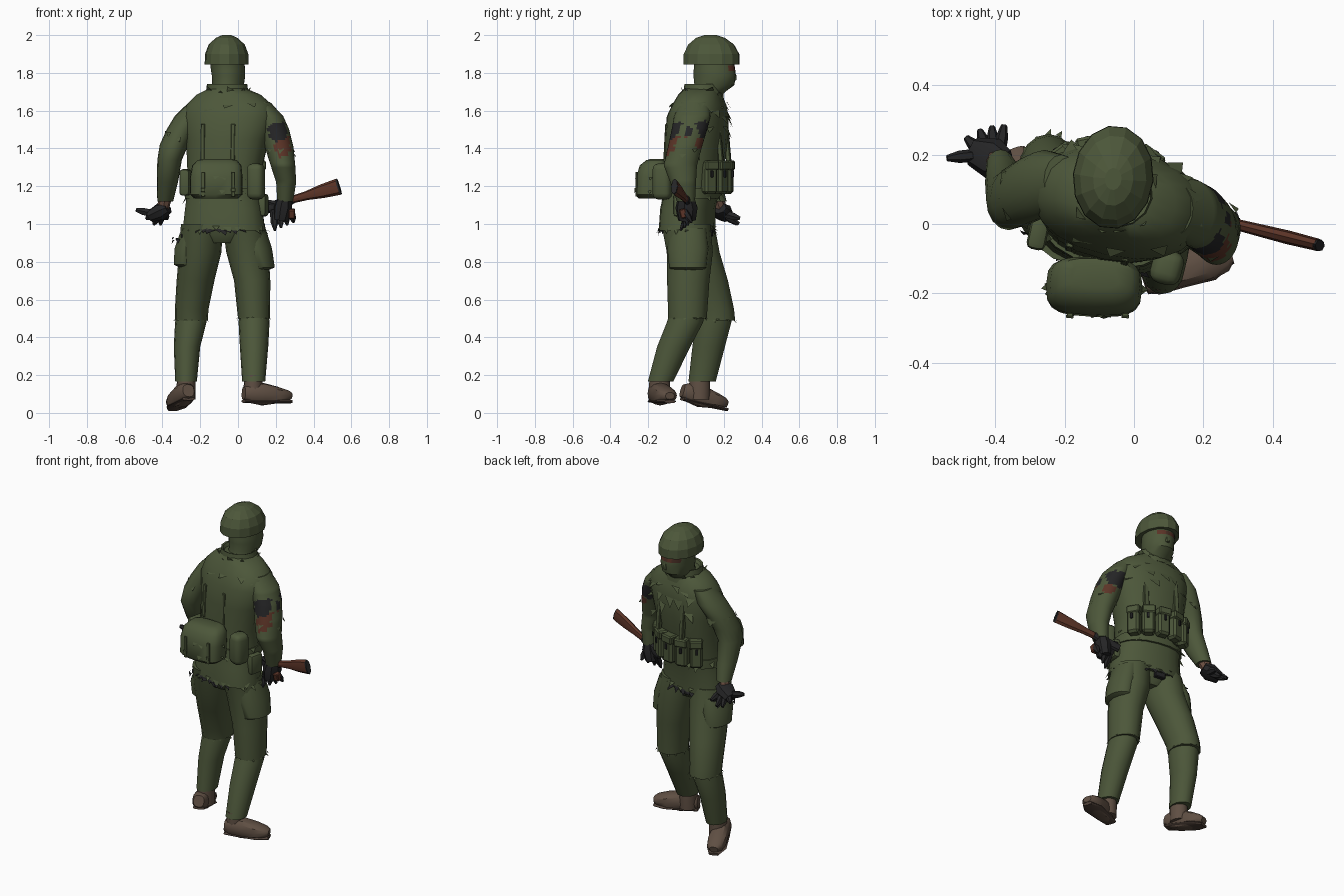
import bpy, bmesh, math, random
from mathutils import Vector, Matrix, Euler

random.seed(4)


def mat(name, r, g, b):
    m = bpy.data.materials.new(name)
    m.diffuse_color = (r, g, b, 1)
    return m


GREEN = mat("olive cloth", 0.073, 0.095, 0.042)
BLACK = mat("black", 0.018, 0.018, 0.019)
TAN = mat("boot leather", 0.115, 0.078, 0.056)
SOLE = mat("dark sole", 0.08, 0.054, 0.041)
WOOD = mat("red brown wood", 0.105, 0.034, 0.02)
SKIN = mat("skin", 0.15, 0.08, 0.055)
EYES = mat("shaded eye skin", 0.07, 0.03, 0.02)


def finish(name, bm, *mats, angle=35):
    bmesh.ops.recalc_face_normals(bm, faces=bm.faces[:])
    me = bpy.data.meshes.new(name)
    bm.to_mesh(me)
    bm.free()
    ob = bpy.data.objects.new(name, me)
    bpy.context.collection.objects.link(ob)
    for m in mats:
        me.materials.append(m)
    if angle:
        bpy.ops.object.select_all(action='DESELECT')
        ob.select_set(True)
        bpy.context.view_layer.objects.active = ob
        bpy.ops.object.shade_smooth_by_angle(angle=math.radians(angle))
    return ob


def loft(name, rings, m, n=14, yaw=0, p=2.0, sub=1, M=None, rule=None, mats=(), angle=35):
    """Skin rings of (x, y, z, rx, ry); p squares the section, rule colours faces."""
    full = []
    for a, b in zip(rings, rings[1:]):
        full += [[u + (v - u) * k / sub for u, v in zip(a, b)] for k in range(sub)]
    full.append(rings[-1])
    bm = bmesh.new()
    R = Matrix.Rotation(math.radians(yaw), 3, 'Z')
    loops = []
    for x, y, z, rx, ry in full:
        loop = []
        for i in range(n):
            c, s = math.cos(math.tau * i / n), math.sin(math.tau * i / n)
            q = Vector((math.copysign(abs(c) ** (2 / p), c) * rx,
                        math.copysign(abs(s) ** (2 / p), s) * ry, 0))
            v = Vector((x, y, z)) + R @ q
            loop.append(bm.verts.new(M @ v if M else v))
        loops.append(loop)
    for a, b in zip(loops, loops[1:]):
        for i in range(n):
            f = bm.faces.new((a[i], a[(i + 1) % n], b[(i + 1) % n], b[i]))
            if rule:
                f.material_index = rule(f.calc_center_median())
    bm.faces.new(loops[0])
    bm.faces.new(loops[-1])
    return finish(name, bm, m, *mats, angle=angle)


def box(name, c, size, m, yaw=0, tilt=0, bev=0.15, roll=0, seg=1):
    bm = bmesh.new()
    bmesh.ops.create_cube(bm, size=1)
    bmesh.ops.scale(bm, vec=size, verts=bm.verts[:])
    if bev:
        bmesh.ops.bevel(bm, geom=bm.edges[:], offset=min(size) * bev, segments=seg, profile=.5, affect='EDGES')
    bm.transform(Matrix.Translation(c) @ Euler([math.radians(a) for a in (tilt, roll, yaw)]).to_matrix().to_4x4())
    return finish(name, bm, m, angle=40 if seg > 1 else 0)


def bar(name, a, b, sections, m, n=8, **kw):
    """Loft along the line a-b with sections (t, rx, ry); ry lies in the upright plane."""
    a, b = Vector(a), Vector(b)
    d = (b - a).normalized()
    side = d.cross(Vector((0, 0, 1))).normalized()
    M = Matrix((side, side.cross(d), d)).transposed().to_4x4()
    M.translation = a
    return loft(name, [(0, 0, t * (b - a).length, rx, ry) for t, rx, ry in sections], m, n, M=M, **kw)


def flaps(name, c, rx, ry, count, size, m, down=1, yaw=-12, zj=0.02, arc=(0, 360)):
    """Ragged cloth points standing around an ellipse."""
    bm = bmesh.new()
    R = Matrix.Rotation(math.radians(yaw), 3, 'Z')
    for k in range(count):
        t = math.radians(arc[0] + (arc[1] - arc[0]) * (k + random.uniform(-.3, .3)) / count)

        def at(t, g, dz):
            return bm.verts.new(Vector(c) + R @ Vector((rx * g * math.cos(t), ry * g * math.sin(t), dz)))
        dz, w = random.uniform(-zj, zj), size * .5 / max(rx, ry)
        bm.faces.new((at(t - w, .98, dz), at(t + w, .99, dz),
                      at(t + w * random.uniform(-1, 1), random.uniform(1.03, 1.16), dz - down * size * random.uniform(.5, 1.1))))
    return finish(name, bm, m, angle=0)


# Jacket
loft("jacket", [(-.075, .005, .965, .222, .142), (-.075, .01, 1.08, .208, .14), (-.075, .03, 1.18, .195, .14),
                (-.07, .045, 1.3, .2, .152), (-.055, .055, 1.45, .222, .16), (-.045, .062, 1.57, .248, .155),
                (-.045, .07, 1.63, .232, .135), (-.05, .075, 1.685, .172, .11), (-.055, .085, 1.72, .09, .09)],
     GREEN, n=20, yaw=-12, p=2.3)
loft("collar", [(-.055, .09, 1.66, .125, .11), (-.057, .092, 1.71, .112, .104), (-.058, .092, 1.742, .108, .1),
                (-.058, .092, 1.738, .098, .09), (-.058, .1, 1.705, .08, .08)], GREEN, yaw=-10)
loft("belt", [(-.075, .025, 1.135, .208, .149), (-.075, .03, 1.19, .204, .15)], GREEN, n=20, yaw=-12, p=2.3)
flaps("collar_flaps", (-.055, .09, 1.69), .122, .112, 11, .05, GREEN, -.6)
flaps("shoulder_flaps", (-.045, .07, 1.63), .232, .145, 14, .06, GREEN, .5)
flaps("chest_flaps", (-.05, .06, 1.55), .24, .165, 9, .07, GREEN, .8, zj=.06, arc=(30, 150))
flaps("hem_flaps", (-.075, .005, .985), .222, .145, 22, .045, GREEN, .7)
flaps("belt_flaps", (-.075, .03, 1.18), .208, .15, 16, .05, GREEN, .8, zj=.04)
flaps("back_hem_tears", (-.075, .005, .972), .216, .145, 9, .045, BLACK, .6, zj=.005, arc=(238, 308))
flaps("front_hem_tears", (-.075, .005, .967), .218, .145, 7, .045, BLACK, .8, zj=.005, arc=(60, 125))

# Hood with an eye opening, and helmet
loft("head", [(-.055, .09, 1.65, .068, .07), (-.055, .125, 1.705, .076, .09), (-.053, .15, 1.735, .084, .106),
              (-.05, .152, 1.785, .088, .113), (-.053, .151, 1.81, .09, .111), (-.055, .15, 1.838, .091, .108),
              (-.06, .145, 1.87, .092, .108)], GREEN, n=22, yaw=-8, mats=(EYES, WOOD),
     rule=lambda c: 0 if not (1.81 < c.z < 1.838 and c.y > .215) else 1 + (.02 < abs(c.x + .036) < .045))
bar("nose", (-.036, .247, 1.812), (-.034, .26, 1.76), [(0, .01, .01), (.6, .018, .014), (1, .012, .008)], GREEN, n=6)
loft("helmet", [(-.06, .135, 1.845, .117, .15), (-.06, .135, 1.9, .115, .149), (-.06, .133, 1.95, .096, .123),
                (-.06, .13, 1.985, .058, .078), (-.06, .13, 2.0, .024, .032)], GREEN, n=14, yaw=-5, angle=0)

# Sleeves, with torn patches on the right upper arm (centre a, z, radii, colour)
BACK = ((.212, 1.49, .055, .05, 1), (.235, 1.42, .045, .07, 2))
SIDE = ((-.045, 1.515, .024, .022, 1), (.015, 1.495, .022, .026, 1), (-.058, 1.462, .022, .018, 2), (.0, 1.462, .015, .01, 2))
FRONT = ((.21, 1.495, .06, .05, 1), (.25, 1.428, .035, .03, 2))


def torn(c):
    ax = .215 - .17 * (c.z - 1.43)
    if c.x < ax - .05:
        return 0
    blobs = SIDE if c.x > ax + .058 else BACK if c.y < 0.01 else FRONT
    a = c.y if blobs is SIDE else c.x
    for a0, z0, ra, rz, colour in blobs:
        if ((a - a0) / ra) ** 2 + ((c.z - z0) / rz) ** 2 < 1 + .25 * math.sin(c.z * 150 + a * 90):
            return colour
    return 0


loft("right_sleeve", [(.12, .045, 1.645, .05, .075), (.165, .033, 1.57, .075, .096), (.195, .018, 1.5, .076, .094),
                      (.217, -.005, 1.41, .076, .09), (.238, -.03, 1.31, .065, .088), (.255, -.015, 1.22, .053, .068),
                      (.25, 0, 1.12, .042, .048)],
     GREEN, n=32, sub=8, rule=torn, mats=(BLACK, WOOD))
loft("left_sleeve", [(-.21, .125, 1.645, .05, .075), (-.258, .118, 1.57, .078, .096), (-.3, .1, 1.5, .078, .094),
                     (-.338, .08, 1.42, .076, .09), (-.362, .07, 1.34, .065, .088), (-.374, .12, 1.22, .056, .07),
                     (-.385, .165, 1.12, .042, .05)], GREEN, n=16)
flaps("left_sleeve_flaps", (-.308, .095, 1.48), .082, .096, 9, .05, GREEN, .8)
flaps("right_sleeve_flaps", (.225, -.01, 1.38), .078, .09, 6, .04, GREEN, .8)

# Gloved hands
bar("left_wrist", (-.383, .165, 1.14), (-.4, .185, 1.08), [(0, .032, .036), (1, .03, .034)], SKIN)
bar("left_palm", (-.37, .175, 1.085), (-.465, .21, 1.04), [(0, .04, .032), (.4, .06, .046), (1, .042, .032)], BLACK)
for i, tip in enumerate([(-.54, .19, 1.075), (-.485, .25, 1.03), (-.445, .27, 1.0), (-.41, .28, 1.0), (-.375, .285, 1.03)]):
    bar("left_finger", (-.45 + .015 * i, .2, 1.055), tip, [(0, .018, .022), (.6, .018, .021), (1, .009, .01)], BLACK, n=6)
bar("right_palm", (.25, 0, 1.15), (.228, .005, 1.02), [(0, .042, .034), (.5, .06, .05), (1, .048, .04)], BLACK)
for i in range(4):
    bar("right_finger", (.19 + .03 * i, .025 - .012 * i, 1.07), (.195 + .033 * i, -.03 + .02 * i, .965 + .014 * i),
        [(0, .022, .02), (.6, .02, .018), (1, .006, .006)], BLACK, n=6)
bar("right_thumb", (.22, .02, 1.1), (.15, .03, 1.12), [(0, .018, .02), (1, .01, .012)], BLACK, n=6)

# Rifle stock, grip and receiver
bar("rifle_stock", (.53, -.06, 1.197), (.29, 0, 1.13), [(0, .018, .044), (.35, .02, .037), (.7, .018, .024), (1, .016, .02)], WOOD)
bar("butt_plate", (.537, -.062, 1.199), (.528, -.06, 1.196), [(0, .017, .043), (1, .018, .044)], BLACK)
bar("rifle_receiver", (.3, 0, 1.133), (.15, .045, 1.08), [(0, .018, .02), (.3, .02, .03), (1, .018, .025)], BLACK)
box("rifle_grip", (.285, -.015, 1.055), (.035, .035, .05), WOOD, tilt=15)

# Trousers
loft("hips", [(-.08, .01, .9, .1, .085), (-.08, .01, .945, .17, .115), (-.08, .01, 1.05, .2, .13)], GREEN, yaw=-8)
box("front_tear", (-.085, .125, .955), (.07, .03, .04), BLACK, yaw=-8)
loft("left_thigh", [(-.19, .02, 1.0, .112, .13), (-.2, .05, .85, .112, .128), (-.225, .1, .7, .1, .122),
                    (-.245, .145, .55, .089, .109), (-.247, .155, .49, .087, .105)], GREEN, n=16)
loft("left_shin", [(-.247, .15, .53, .078, .09), (-.25, .145, .48, .083, .095), (-.27, .12, .35, .07, .086),
                   (-.275, .085, .165, .057, .072)], GREEN, n=16)
loft("right_thigh", [(.03, 0, 1.0, .112, .13), (.05, .02, .85, .112, .122), (.075, .012, .7, .096, .112),
                     (.085, .008, .5, .085, .102)], GREEN, n=16)
loft("right_shin", [(.085, .005, .53, .077, .09), (.085, -.005, .48, .082, .096), (.085, -.065, .35, .075, .088),
                    (.083, -.135, .165, .061, .067)], GREEN, n=16)
flaps("left_knee_hem", (-.247, .155, .495), .087, .105, 14, .022, GREEN, .8, zj=.004)
flaps("right_knee_hem", (.085, .008, .505), .085, .102, 14, .022, GREEN, .8, zj=.004)
loft("right_cargo_pocket", [(.075, .01, .98, .07, .1), (.105, .01, .87, .075, .11), (.118, .01, .77, .077, .1),
                            (.095, .01, .755, .065, .09)], GREEN, n=18, yaw=-8)
loft("left_cargo_pocket", [(-.24, .05, .95, .068, .1), (-.262, .06, .87, .074, .11), (-.266, .07, .785, .074, .1),
                           (-.245, .075, .77, .065, .09)], GREEN, n=18, yaw=-8)
flaps("left_pocket_bits", (-.3, .05, .93), .045, .08, 8, .05, BLACK, .6)

# Boots with soles
for side, heel, toe, ank in (("left", (-.262, -.02, .118), (-.345, .215, .048), (-.275, .072)),
                             ("right", (.03, -.17, .105), (.28, -.085, .09), (.08, -.14))):
    loft(side + "_boot_shaft", [(*ank, .07, .05, .055), (*ank, .14, .05, .057), (*ank, .2, .047, .054)], TAN)
    bar(side + "_boot", heel, toe, [(0, .032, .034), (.12, .046, .05), (.4, .05, .06), (.7, .056, .045), (.92, .046, .03), (1, .025, .018)],
        TAN, n=12, p=2.6)
    drop = Vector((0, 0, -.043))
    bar(side + "_sole", Vector(heel) + drop, Vector(toe) + drop * .7,
        [(0, .035, .009), (.3, .047, .01), (.75, .058, .01), (1, .03, .009)], SOLE, p=3)

# Backpack, side pouches and straps on the back
loft("backpack", [(-.115, -.18, 1.135, .115, .07), (-.115, -.185, 1.155, .138, .083), (-.115, -.18, 1.25, .139, .083),
                  (-.112, -.17, 1.31, .13, .075), (-.11, -.155, 1.338, .105, .055), (-.11, -.15, 1.345, .07, .035)],
     GREEN, n=20, yaw=-2, p=3.2, angle=45)
flaps("pack_lid_edge", (-.115, -.18, 1.25), .14, .085, 16, .035, GREEN, .6, -2, zj=.005)
for x in (-.185, -.025):
    box("backpack_strap", (x, -.262, 1.21), (.018, .01, .13), GREEN, yaw=-2)
    box("buckle", (x, -.267, 1.18), (.022, .01, .02), GREEN, yaw=-2)
    box("shoulder_strap", (x, -.1 - (x + .025) * .25, 1.43), (.022, .028, .2), GREEN, yaw=-12, tilt=-3)
box("canteen_pouch", (.095, -.125, 1.225), (.09, .1, .19), GREEN, yaw=-15, bev=.35, seg=3)
box("left_side_pouch", (-.275, -.02, 1.22), (.055, .11, .14), GREEN, yaw=-12, bev=.3, seg=2)
box("right_side_pouch", (.13, -.02, 1.1), (.05, .09, .12), GREEN, yaw=-12, bev=.3, seg=2)
flaps("pack_frayed_edges", (-.115, -.185, 1.17), .137, .085, 10, .04, GREEN, .7, -4)

# Ammunition pouches and chest straps on the front
for i, a in enumerate((42, 66, 90, 114, 138)):
    t = math.radians(a)
    v = Matrix.Rotation(math.radians(-12), 3, 'Z') @ Vector((.21 * math.cos(t), .175 * math.sin(t), 0))
    c = Vector((-.075, .04, 1.245)) + v
    box("ammo_pouch", c, (.075, .065, .17), GREEN, yaw=a - 102, bev=.2)
    box("pouch_flap", c + Vector((0, .005, .065)), (.08, .07, .05), GREEN, yaw=a - 102)
    box("pouch_clasp", c + v.normalized() * .034 + Vector((0, 0, .02)), (.014, .014, .035), BLACK, yaw=a - 102)
for s, x in ((-1, -.13), (1, .06)):
    box("chest_strap", (x, .195 - s * .02, 1.46), (.03, .025, .28), GREEN, yaw=-12, tilt=5)
